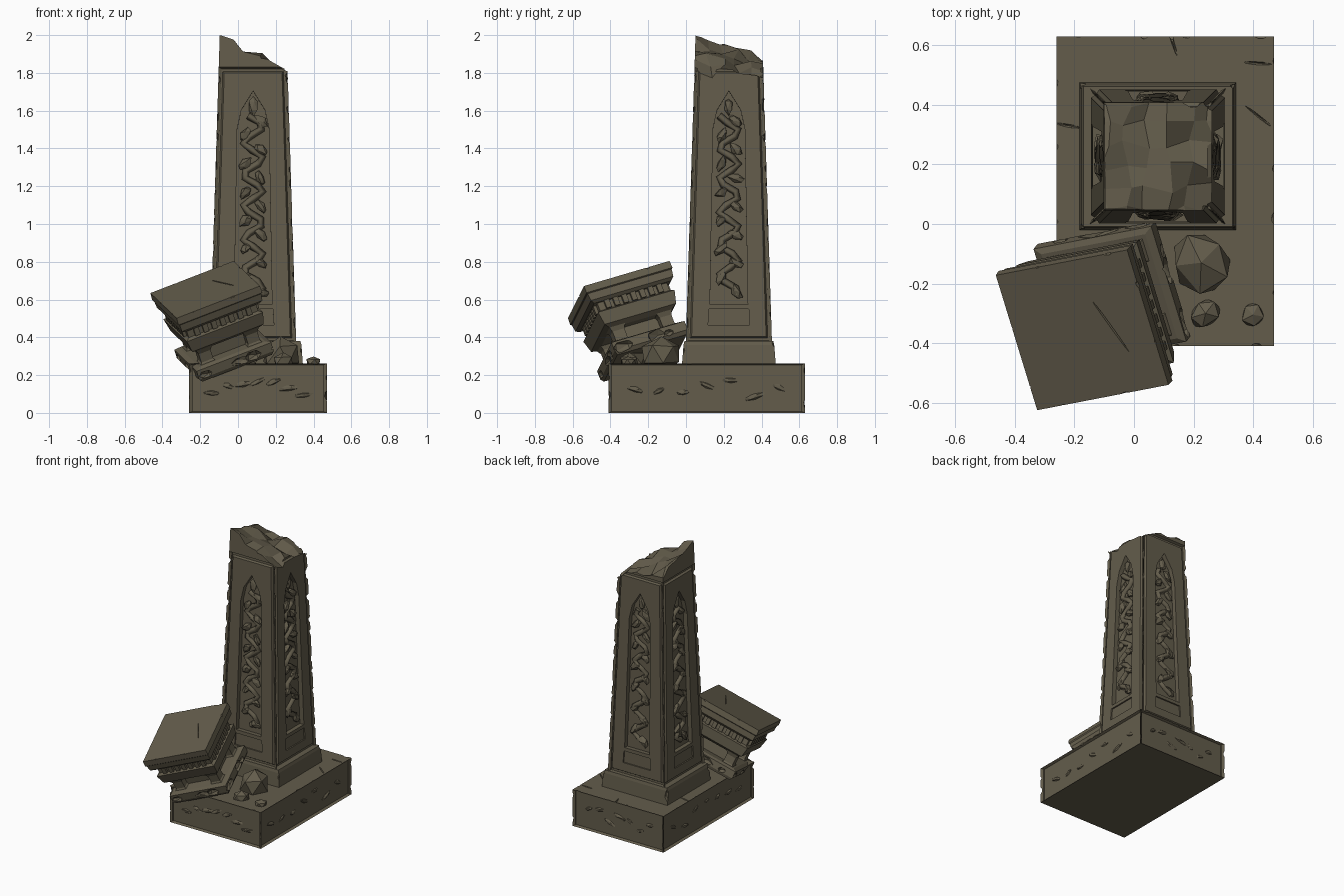
import bpy, bmesh, math, random
from mathutils import Matrix, Vector

random.seed(7)
cube = bpy.data.objects.get("Cube")
if cube:
    bpy.data.objects.remove(cube, do_unlink=True)

stone = bpy.data.materials.new("weathered_stone")
stone.use_nodes = True
stone.diffuse_color = (0.125, 0.108, 0.071, 1)
bsdf = stone.node_tree.nodes["Principled BSDF"]
bsdf.inputs["Base Color"].default_value = stone.diffuse_color
bsdf.inputs["Roughness"].default_value = 0.9


def finish(name, bm):
    bmesh.ops.recalc_face_normals(bm, faces=bm.faces)
    mesh = bpy.data.meshes.new(name)
    bm.to_mesh(mesh)
    bm.free()
    mesh.materials.append(stone)
    obj = bpy.data.objects.new(name, mesh)
    bpy.context.collection.objects.link(obj)
    return obj


def carve(obj, bm):
    """Subtract the solids in bm from obj."""
    tool = finish("cutter", bm)
    tool.hide_render = True
    mod = obj.modifiers.new("carve", "BOOLEAN")
    mod.operation, mod.solver, mod.object = "DIFFERENCE", "EXACT", tool
    mod.use_self = True
    graph = bpy.context.evaluated_depsgraph_get()
    obj.data = bpy.data.meshes.new_from_object(obj.evaluated_get(graph))
    obj.modifiers.clear()
    bpy.data.objects.remove(tool, do_unlink=True)


def loft(bm, rings, mat=Matrix()):
    """Stack of rectangles (half x, half y, z); returns side faces per level."""
    loops = [[bm.verts.new(mat @ Vector((sx * hx, sy * hy, z)))
              for sx, sy in ((-1, -1), (1, -1), (1, 1), (-1, 1))] for hx, hy, z in rings]
    bm.faces.new(loops[0][::-1])
    bm.faces.new(loops[-1])
    return [[bm.faces.new((a[i], a[(i + 1) % 4], b[(i + 1) % 4], b[i])) for i in range(4)]
            for a, b in zip(loops, loops[1:])]


def inset(bm, faces, *steps):
    for width, depth in steps:
        bmesh.ops.inset_individual(bm, faces=faces, thickness=width, depth=depth, use_even_offset=True)


def prism(bm, outline, depth, mat):
    """Extrude an x-z outline through local y, from just outside to depth."""
    front, back = [[bm.verts.new(mat @ Vector((x, y, z))) for x, z in outline] for y in (-0.04, depth)]
    bm.faces.new(front)
    bm.faces.new(back[::-1])
    for i in range(len(front)):
        j = (i + 1) % len(front)
        bm.faces.new((front[j], front[i], back[i], back[j]))


def lump(bm, mat, size, rough=0.25, detail=1):
    """Faceted irregular stone."""
    made = bmesh.ops.create_icosphere(bm, subdivisions=detail, radius=1)["verts"]
    for v in made:
        v.co = mat @ Vector([c * s * random.uniform(1 - rough, 1 + rough) for c, s in zip(v.co, size)])


def at(x, y, z):
    return Matrix.Translation((x, y, z))


def spin(angle, axis):
    return Matrix.Rotation(angle, 4, axis)


def nick_edges(bm, a, b, count, size):
    """Chips scattered along the line a-b."""
    a, b = Vector(a), Vector(b)
    along = (b - a).to_track_quat("Z", "Y").to_matrix().to_4x4()
    for i in range(count):
        p = a.lerp(b, (i + random.uniform(0.2, 0.8)) / count)
        r = size * random.uniform(0.5, 1.2)
        lump(bm, Matrix.Translation(p) @ along, (r, r, r * random.uniform(1.2, 2.5)))


CX, CY = 0.08, 0.227          # shaft centre
signs = ((-1, -1), (1, -1), (1, 1), (-1, 1))

# Base block with sunken side panels
bm = bmesh.new()
block = at(0.105, 0.11, 0)
sides = loft(bm, [(0.365, 0.52, 0), (0.365, 0.52, 0.262)], block)[0]
inset(bm, sides, (0.05, 0), (0.008, -0.018))
base = finish("base_block", bm)
bm = bmesh.new()
corners = [block @ Vector((sx * 0.367, sy * 0.522, 0.264)) for sx, sy in signs]
for i in range(4):
    nick_edges(bm, corners[i], corners[(i + 1) % 4], 4, 0.011)
    low = corners[i].copy()
    low.z = 0.02
    nick_edges(bm, low, corners[i], 2, 0.016)
for x, y, turn in ((0.42, 0.36, 0.9), (-0.22, 0.33, 1.4), (0.13, 0.61, 0.3), (0.41, 0.54, 1.5)):
    lump(bm, at(x, y, 0.264) @ spin(turn, "Z"), (0.006, 0.06, 0.012))
carve(base, bm)

# Broken carving inside the base panels
bm = bmesh.new()
for k, (half, out) in enumerate(((0.27, 0.5), (0.42, 0.345), (0.27, 0.5), (0.42, 0.345))):
    face = block @ spin(k * math.pi / 2, "Z") @ at(0, -out, 0.13)
    for i in range(7):
        x = half * (-0.9 + 0.3 * i)
        lump(bm, face @ at(x, 0, random.uniform(-0.045, 0.045)) @ spin(random.uniform(-0.5, 0.5), "Y"),
             (random.uniform(0.03, 0.06), 0.012, 0.015))
finish("base_panel_carving", bm)

# Plinth under the shaft
bm = bmesh.new()
loft(bm, [(0.263, 0.248, 0.26), (0.256, 0.24, 0.36), (0.25, 0.235, 0.38)], at(CX, CY, 0))
plinth = finish("plinth", bm)
bm = bmesh.new()
for sx, sy in signs:
    nick_edges(bm, (CX + sx * 0.264, CY + sy * 0.249, 0.29), (CX + sx * 0.254, CY + sy * 0.239, 0.39), 1, 0.02)
carve(plinth, bm)

# Tapering shaft with framed faces
BOTTOM, TOP, Z0, Z1 = 0.228, 0.182, 0.375, 1.83
slope = (BOTTOM - TOP) / (Z1 - Z0)
cap_half = TOP - slope * 0.25
bm = bmesh.new()
levels = loft(bm, [(BOTTOM, BOTTOM, Z0), (TOP, TOP, Z1), (cap_half, cap_half, Z1 + 0.25)], at(CX, CY, 0))
inset(bm, levels[0], (0.05, 0), (0.008, -0.016), (0.014, 0), (0.008, 0.014))
shaft = finish("shaft", bm)
frames = [at(CX, CY, 0) @ spin(k * math.pi / 2, "Z") @ at(0, -BOTTOM, Z0) @ spin(-math.atan(slope), "X")
          for k in range(4)]

# Pointed-arch niches and small lower panels
bm = bmesh.new()
arch = [(-0.1, 0.2), (0.1, 0.2), (0.084, 1.13), (0.062, 1.23), (0, 1.33), (-0.062, 1.23), (-0.084, 1.13)]
for f in frames:
    prism(bm, arch, 0.034, f)
    prism(bm, [(-0.11, 0.09), (0.11, 0.09), (0.105, 0.175), (-0.105, 0.175)], 0.012, f)
carve(shaft, bm)

# Chipped corners of the shaft
bm = bmesh.new()
for sx, sy in signs:
    nick_edges(bm, (CX + sx * (BOTTOM + 0.003), CY + sy * (BOTTOM + 0.003), Z0 + 0.05),
               (CX + sx * (TOP + 0.003), CY + sy * (TOP + 0.003), Z1 - 0.03), 10, 0.02)
carve(shaft, bm)

# Snapped-off top: high at the front right corner
bm = bmesh.new()
n = 7
grid = bmesh.ops.create_grid(bm, x_segments=n, y_segments=n, size=0.25)["verts"]
for v in grid:
    s, t = [min(max((c + 0.18) / 0.36, 0), 1) for c in v.co.xy]
    h = (1 - s) * ((1 - t) * 2.0 + t * 1.88) + s * ((1 - t) * 1.80 + t * 1.79)
    h += 0.025 * math.sin(s * math.pi) * (1 - t)
    if 0 < s < 1 and 0 < t < 1:
        h += random.uniform(-0.035, 0.025)
        v.co.xy += Vector((random.uniform(-0.02, 0.02), random.uniform(-0.02, 0.02)))
    v.co = Vector((v.co.x + CX, v.co.y + CY, h))
roof = bmesh.ops.extrude_face_region(bm, geom=bm.faces[:])["geom"]
for v in roof:
    if isinstance(v, bmesh.types.BMVert):
        v.co.z = 2.4
carve(shaft, bm)

# Winding vine and leaves in every niche
for k, f in enumerate(frames):
    curve = bpy.data.curves.new("vine", "CURVE")
    curve.dimensions = "3D"
    curve.bevel_depth, curve.bevel_resolution, curve.use_fill_caps = 0.02, 0, True
    line = curve.splines.new("POLY")
    steps = 26
    line.points.add(steps)
    for i, p in enumerate(line.points):
        z = 0.25 + 0.95 * i / steps
        p.co = (*(f @ Vector((0.052 * math.sin(i * 1.35 + k), 0.026, z))), 1)
    temp = bpy.data.objects.new("vine", curve)
    bpy.context.collection.objects.link(temp)
    mesh = bpy.data.meshes.new_from_object(temp.evaluated_get(bpy.context.evaluated_depsgraph_get()))
    bpy.data.objects.remove(temp, do_unlink=True)
    bm = bmesh.new()
    bm.from_mesh(mesh)
    bpy.data.meshes.remove(mesh)
    for i in range(13):
        side = -1 if i % 2 else 1
        lump(bm, f @ at(side * 0.04, 0.022, 0.27 + 0.075 * i) @ spin(side * random.uniform(0.4, 1.1), "Y"),
             (0.045, 0.02, 0.024), 0.3)
    lump(bm, f @ at(0, 0.025, 1.25), (0.025, 0.016, 0.05))
    finish("vine_carving_%d" % (k + 1), bm)

# Fallen capital, tilted against the base
u = Vector((0.44, 0.085, 0.17)).normalized()
w = u.cross(Vector((-0.145, 0.45, 0.13))).normalized()
v = w.cross(u)
tilt = at(-0.174, -0.356, 0.653) @ Matrix((u, v, w)).transposed().to_4x4()

bm = bmesh.new()
loft(bm, [(0.215, 0.22, -0.10), (0.232, 0.237, -0.085), (0.235, 0.242, -0.045), (0.242, 0.247, -0.04),
          (0.24, 0.246, 0)], tilt)
slab = finish("capital_slab", bm)
bm = bmesh.new()
for i in range(4):
    (ax, ay), (bx, by) = signs[i], signs[(i + 1) % 4]
    nick_edges(bm, tilt @ Vector((ax * 0.242, ay * 0.248, 0)), tilt @ Vector((bx * 0.242, by * 0.248, 0)), 2, 0.008)
lump(bm, tilt @ at(0.1, 0, 0) @ spin(0.35, "Z"), (0.004, 0.12, 0.008))
carve(slab, bm)

bm = bmesh.new()
loft(bm, [(0.175, 0.175, -0.245), (0.205, 0.205, -0.225), (0.22, 0.22, -0.155), (0.2, 0.2, -0.145),
          (0.2, 0.2, -0.09)], tilt)
finish("capital_moulding", bm)

# Dentils between slab and moulding
bm = bmesh.new()
for k in range(4):
    for i in range(7):
        m = tilt @ spin(k * math.pi / 2, "Z") @ at(-0.15 + 0.05 * i, -0.205, -0.122)
        loft(bm, [(0.014, 0.012, -0.023), (0.014, 0.012, 0.023)], m)
finish("capital_dentils", bm)

# Short corner posts and broken foot
bm = bmesh.new()
for sx, sy in signs:
    loft(bm, [(0.05, 0.05, -0.34), (0.034, 0.034, -0.315), (0.034, 0.034, -0.265), (0.048, 0.048, -0.235)],
         tilt @ at(sx * 0.135, sy * 0.135, 0))
loft(bm, [(0.12, 0.12, -0.34), (0.12, 0.12, -0.23)], tilt)
finish("capital_posts", bm)

bm = bmesh.new()
loft(bm, [(0.2, 0.2, -0.405), (0.215, 0.21, -0.385), (0.215, 0.21, -0.335), (0.19, 0.19, -0.325)], tilt)
foot = finish("capital_foot", bm)
bm = bmesh.new()
for i in range(4):
    (ax, ay), (bx, by) = signs[i], signs[(i + 1) % 4]
    nick_edges(bm, tilt @ Vector((ax * 0.21, ay * 0.21, -0.37)), tilt @ Vector((bx * 0.21, by * 0.21, -0.37)), 3, 0.03)
carve(foot, bm)

# Rubble on the base
for name, x, y, z, size in (("large_rubble", 0.225, -0.13, 0.31, (0.115, 0.1, 0.1)),
                            ("middle_rubble", 0.24, -0.3, 0.275, (0.05, 0.06, 0.045)),
                            ("small_rubble", 0.4, -0.305, 0.27, (0.042, 0.04, 0.032)),
                            ("hidden_rubble", 0.0, -0.28, 0.29, (0.12, 0.09, 0.06))):
    bm = bmesh.new()
    lump(bm, at(x, y, z) @ spin(x * 9, "Z"), size, 0.12)
    finish(name, bm)
